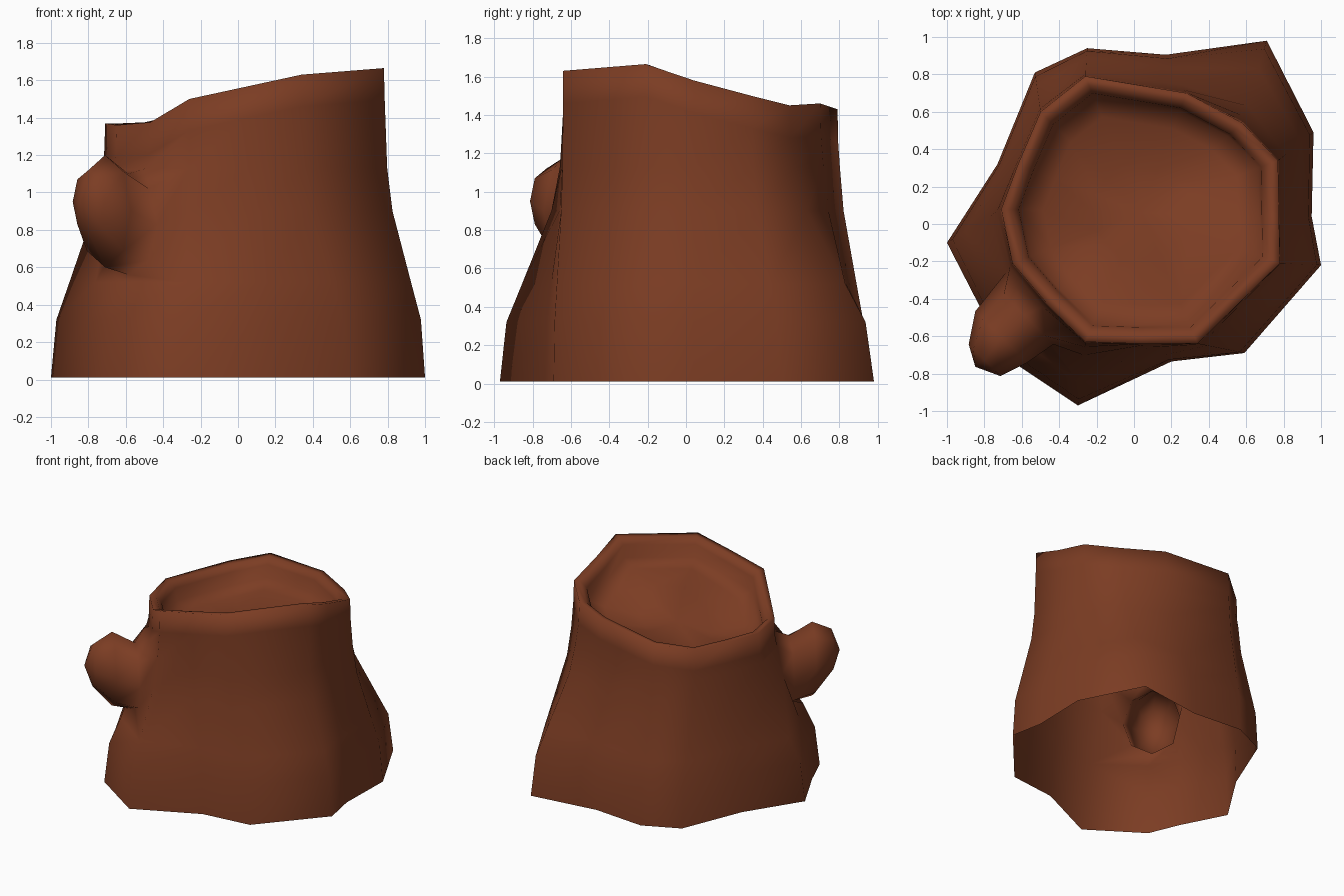
import bpy, bmesh, math
from mathutils import Vector

if "Cube" in bpy.data.objects:
    bpy.data.objects.remove(bpy.data.objects["Cube"])

bark = bpy.data.materials.new("bark brown")
bark.diffuse_color = (0.2, 0.046, 0.017, 1)
bark.use_nodes = True
bark.node_tree.nodes["Principled BSDF"].inputs["Base Color"].default_value = bark.diffuse_color

# Matching columns of the trunk: base x, y -> rim x, y, z
COLS = [
    (-0.25, 0.94, -0.26, 0.79, 1.43), (-0.53, 0.81, -0.50, 0.60, 1.375),
    (-0.73, 0.32, -0.62, 0.32, 1.37), (-1.00, -0.10, -0.71, 0.08, 1.37),
    (-0.82, -0.45, -0.65, -0.21, 1.36), (-0.72, -0.69, -0.47, -0.42, 1.375),
    (-0.30, -0.97, -0.26, -0.63, 1.50), (0.20, -0.735, 0.04, -0.64, 1.565),
    (0.59, -0.69, 0.34, -0.64, 1.63), (1.00, -0.22, 0.78, -0.21, 1.665),
    (0.95, 0.04, 0.775, 0.04, 1.58), (0.96, 0.49, 0.77, 0.34, 1.50),
    (0.71, 0.98, 0.58, 0.54, 1.45), (0.17, 0.905, 0.28, 0.70, 1.46),
]
N = len(COLS)
I, H, G = 4, 5, 6          # columns around the knot
CX, CY = 0.04, 0.06        # centre of the rim

bm = bmesh.new()


def ring(points):
    return [bm.verts.new(p) for p in points]


def bridge(a, b, skip=()):
    n = len(a)
    for i in range(n):
        if i not in skip:
            j = (i + 1) % n
            bm.faces.new((a[i], a[j], b[j], b[i]))


def wall(t, z_of):
    return ring([(bx + (tx - bx) * t, by + (ty - by) * t, z_of(tz))
                 for bx, by, tx, ty, tz in COLS])


def dish(scale, drop):
    return ring([(CX + (tx - CX) * scale, CY + (ty - CY) * scale, tz - drop)
                 for _, _, tx, ty, tz in COLS])


# Flared trunk wall, open underneath
rings = [wall(t, lambda tz, z=z: z) for t, z in
         ((0, 0.01), (0.1, 0.32), (0.34, 0.52), (0.79, 0.9), (0.92, 1.13))]
rings.append(wall(0.98, lambda tz: tz - 0.17))
rings.append(wall(1.0, lambda tz: tz))

# Rounded rim and sunken top
rings += [dish(s, d) for s, d in
          ((0.93, 0.005), (0.875, 0.05), (0.855, 0.15), (0.7, 0.19), (0.35, 0.22))]
for k in range(len(rings) - 1):
    bridge(rings[k], rings[k + 1], skip=(I, H) if k in (2, 3) else ())
last = rings[-1]
mid = bm.verts.new((CX, CY, sum(v.co.z for v in last) / N))
for i in range(N):
    bm.faces.new((last[i], last[(i + 1) % N], mid))

# Hollow branch knot growing out of the opening in the wall
lo, me, hi = rings[2], rings[3], rings[4]
loop = [me[I], hi[I], hi[H], hi[G], me[G], lo[G], lo[H], lo[I]]
bm.verts.remove(me[H])
out = Vector((-0.707, -0.707, 0))
side = Vector((-0.707, 0.707, 0))
for d, w, h, zc, off in ((0.76, 0.22, 0.27, 0.83, 0.07), (0.93, 0.195, 0.30, 0.90, 0.075),
                         (1.08, 0.12, 0.17, 0.95, 0.05)):
    pts = []
    for k in range(8):
        a = k * math.pi / 4
        p = out * d + side * (off + w * math.cos(a))
        p.z = zc + h * math.sin(a)
        pts.append(p)
    nxt = ring(pts)
    bridge(loop, nxt)
    loop = nxt
tip = out * 1.14 + side * 0.06
tip.z = 0.95
tip = bm.verts.new(tip)
for k in range(8):
    bm.faces.new((loop[k], loop[(k + 1) % 8], tip))

bmesh.ops.recalc_face_normals(bm, faces=bm.faces)
# Make sure the outside of the wall faces outwards
probe = rings[0][9].link_faces[0]
if probe.normal.x < 0:
    bmesh.ops.reverse_faces(bm, faces=bm.faces)
for f in bm.faces:
    f.smooth = True

mesh = bpy.data.meshes.new("tree_stump")
bm.to_mesh(mesh)
bm.free()
mesh.materials.append(bark)
stump = bpy.data.objects.new("tree_stump", mesh)
bpy.context.collection.objects.link(stump)
